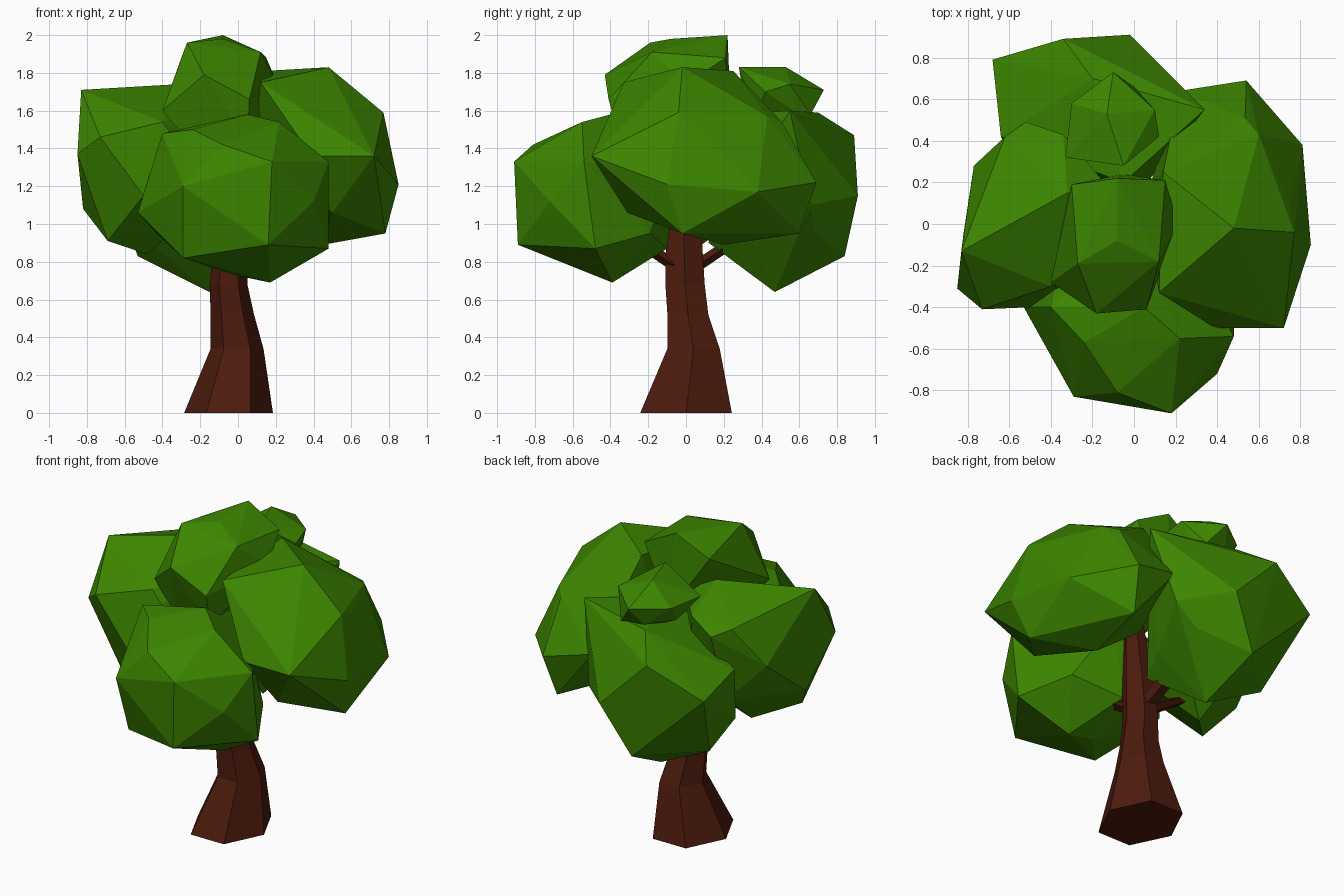
import bpy, bmesh
from math import cos, sin, tau
from mathutils import Vector


def material(name, rgb):
    m = bpy.data.materials.new(name)
    m.diffuse_color = (*rgb, 1)
    return m


LEAF = material("leaf_green", (0.045, 0.235, 0.0))
BARK = material("bark_brown", (0.075, 0.011, 0.004))


def finish(name, bm, mat):
    bmesh.ops.recalc_face_normals(bm, faces=bm.faces)
    me = bpy.data.meshes.new(name)
    bm.to_mesh(me)
    bm.free()
    me.materials.append(mat)
    ob = bpy.data.objects.new(name, me)
    bpy.context.collection.objects.link(ob)


def foliage(name, centre, radii, corners):
    """Faceted clump: hull around a coarse ball and a few pulled-out corners."""
    bm = bmesh.new()
    bmesh.ops.create_icosphere(bm, subdivisions=1, radius=1)
    points = [Vector(a * b for a, b in zip(v.co, radii)) + Vector(centre) for v in bm.verts]
    bm.clear()
    for p in points + list(corners):
        bm.verts.new(p)
    bmesh.ops.convex_hull(bm, input=bm.verts[:])
    bmesh.ops.delete(bm, geom=[v for v in bm.verts if not v.link_faces], context='VERTS')
    finish(name, bm, LEAF)


def limb(name, rings, sides=6):
    """Loft through horizontal rings given as (cx, cy, z, rx, ry)."""
    bm = bmesh.new()
    loops = [[bm.verts.new((cx + rx * cos(tau * i / sides), cy + ry * sin(tau * i / sides), z))
              for i in range(sides)] for cx, cy, z, rx, ry in rings]
    for a, b in zip(loops, loops[1:]):
        for i in range(sides):
            j = (i + 1) % sides
            bm.faces.new((a[i], a[j], b[j], b[i]))
    bm.faces.new(loops[0][::-1])
    bm.faces.new(loops[-1])
    finish(name, bm, BARK)


# Trunk with flared foot, and branches reaching into the clumps
limb("trunk", [(-0.05, 0.0, 0.0, 0.235, 0.28), (-0.005, 0.04, 0.34, 0.14, 0.16),
               (-0.03, 0.01, 0.52, 0.115, 0.125), (-0.05, -0.005, 0.68, 0.10, 0.12),
               (-0.04, -0.01, 0.9, 0.09, 0.11), (0.0, 0.0, 1.3, 0.06, 0.06)])
for name, x, y in (("front_branch", -0.01, -0.27), ("back_branch", -0.08, 0.27),
                   ("left_branch", -0.32, 0.0)):
    limb(name, [(-0.04, 0.0, 0.74, 0.06, 0.06), (x, y, 0.92, 0.055, 0.055)], 5)

# Foliage clumps
foliage("front_clump", (-0.02, -0.4, 1.13), (0.46, 0.4, 0.4), [
    (0.18, -0.91, 1.33), (-0.29, -0.83, 1.2), (0.16, -0.89, 0.89), (-0.29, -0.7, 0.82),
    (0.17, -0.39, 0.69), (0.48, -0.54, 1.33), (0.48, -0.48, 0.87), (-0.24, -0.57, 1.5),
    (0.22, -0.55, 1.54), (-0.08, -0.81, 1.42), (-0.53, -0.4, 1.06), (-0.4, -0.4, 1.48),
    (0.05, -0.4, 1.58), (0.0, -0.1, 0.87), (0.0, -0.02, 1.4), (0.4, -0.72, 1.12)])
foliage("right_clump", (0.44, 0.1, 1.36), (0.34, 0.48, 0.4), [
    (0.72, -0.5, 1.36), (0.48, -0.02, 1.83), (0.77, -0.04, 1.59), (0.85, -0.1, 1.21),
    (0.81, 0.38, 1.17), (0.54, 0.69, 1.22), (0.6, 0.43, 1.57), (0.78, -0.02, 0.95),
    (0.5, 0.6, 0.95), (0.45, 0.2, 0.89), (0.12, -0.33, 1.75), (0.5, -0.31, 1.06),
    (0.39, -0.5, 1.36), (0.22, 0.64, 1.3), (0.14, 0.25, 1.81), (0.05, 0.1, 1.2)])
foliage("left_clump", (-0.44, 0.03, 1.28), (0.35, 0.38, 0.4), [
    (-0.83, -0.13, 1.71), (-0.85, -0.31, 1.37), (-0.73, -0.41, 1.46), (-0.82, -0.05, 1.08),
    (-0.69, -0.2, 0.91), (-0.48, 0.02, 0.84), (-0.77, 0.28, 1.35), (-0.62, 0.42, 1.6),
    (-0.52, 0.49, 1.55), (-0.32, 0.15, 1.74), (-0.4, -0.3, 1.54), (-0.5, -0.4, 1.15),
    (-0.34, 0.43, 1.62), (-0.1, 0.15, 1.62)])
foliage("back_clump", (-0.2, 0.5, 1.14), (0.4, 0.34, 0.4), [
    (-0.68, 0.79, 1.29), (-0.34, 0.89, 1.47), (-0.02, 0.91, 1.15), (-0.2, 0.84, 0.83),
    (-0.15, 0.47, 0.64), (-0.53, 0.52, 0.83), (0.34, 0.55, 1.6), (-0.64, 0.42, 1.35),
    (-0.2, 0.7, 1.59), (0.23, 0.66, 1.1), (0.0, 0.12, 0.9), (-0.05, 0.2, 1.58),
    (-0.6, 0.35, 1.0)])
foliage("top_clump", (-0.08, -0.08, 1.7), (0.24, 0.26, 0.28), [
    (-0.08, 0.22, 2.0), (-0.27, -0.19, 1.96), (0.12, -0.18, 1.91), (-0.18, -0.43, 1.79),
    (0.06, -0.41, 1.66), (0.15, 0.21, 1.88), (-0.3, 0.19, 1.88), (-0.4, -0.28, 1.6),
    (0.21, 0.0, 1.74), (0.05, -0.35, 1.45), (-0.25, -0.28, 1.42), (-0.05, 0.24, 1.5)])
foliage("small_back_clump", (-0.1, 0.48, 1.66), (0.19, 0.19, 0.15), [
    (-0.1, 0.73, 1.71), (-0.13, 0.53, 1.83), (-0.05, 0.28, 1.83), (-0.3, 0.58, 1.71),
    (0.1, 0.55, 1.74), (-0.33, 0.32, 1.7), (0.12, 0.42, 1.7), (0.0, 0.66, 1.58)])
